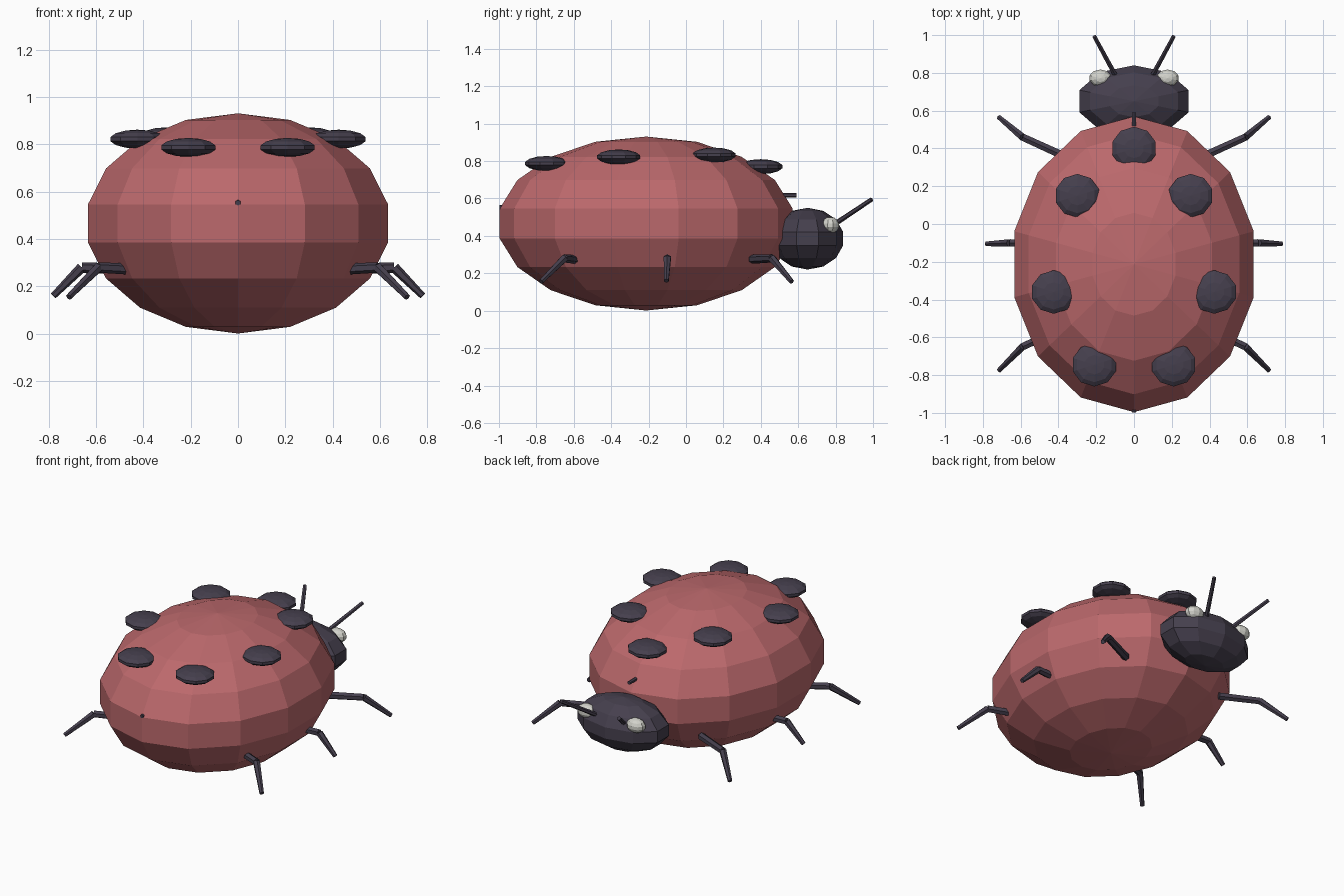
import bpy, bmesh, math
from mathutils import Vector

if "Cube" in bpy.data.objects:
    bpy.data.objects.remove(bpy.data.objects["Cube"])


def material(name, rgb):
    m = bpy.data.materials.new(name)
    m.diffuse_color = (*rgb, 1)
    m.use_nodes = True
    m.node_tree.nodes["Principled BSDF"].inputs["Base Color"].default_value = m.diffuse_color
    return m


RED = material("shell_red", (0.50, 0.14, 0.15))
DARK = material("dark", (0.06, 0.05, 0.075))
PALE = material("eye_pale", (0.65, 0.65, 0.60))


def finish(name, bm, mat):
    bmesh.ops.recalc_face_normals(bm, faces=bm.faces)
    me = bpy.data.meshes.new(name)
    bm.to_mesh(me)
    bm.free()
    me.materials.append(mat)
    ob = bpy.data.objects.new(name, me)
    bpy.context.collection.objects.link(ob)
    return ob


def ball(name, loc, radii, segs, rings, mat):
    """Flat-shaded ellipsoid with a vertex column on the y axis."""
    bm = bmesh.new()
    c, r = Vector(loc), Vector(radii)

    def vert(t, a):
        d = Vector((math.sin(t) * math.sin(a), math.sin(t) * math.cos(a), math.cos(t)))
        return bm.verts.new(c + d * r)

    top, bottom = vert(0, 0), vert(math.pi, 0)
    rows = [[vert(math.pi * i / rings, math.tau * j / segs) for j in range(segs)]
            for i in range(1, rings)]
    for j in range(segs):
        k = (j + 1) % segs
        bm.faces.new((top, rows[0][j], rows[0][k]))
        bm.faces.new((bottom, rows[-1][k], rows[-1][j]))
        for a, b in zip(rows, rows[1:]):
            bm.faces.new((a[j], b[j], b[k], a[k]))
    return finish(name, bm, mat)


def rod(name, points, radii, sides, mat):
    """Tapered rod through the points, one capped segment per pair."""
    bm = bmesh.new()
    for i in range(len(points) - 1):
        p, q = Vector(points[i]), Vector(points[i + 1])
        geo = bmesh.ops.create_cone(bm, cap_ends=True, segments=sides, radius1=radii[i],
                                    radius2=radii[i + 1], depth=(q - p).length)
        rot = (q - p).to_track_quat('Z', 'Y')
        for v in geo["verts"]:
            v.co = rot @ v.co + (p + q) / 2
    return finish(name, bm, mat)


# Body, head and the seam rod that just pokes out at both ends
ball("body", (0, -0.213, 0.466), (0.66, 0.795, 0.465), 14, 9, RED)
ball("head", (0, 0.65, 0.385), (0.312, 0.195, 0.165), 10, 7, DARK)
rod("shell_seam", [(0, -0.997, 0.553), (0, 0.2, 0.615), (0, 0.59, 0.617)],
    [0.012, 0.012, 0.012], 6, DARK)

# Spots: single one behind the head, then mirrored pairs
SPOT = (0.123, 0.118, 0.04)
ball("spot_centre", (0, 0.40, 0.77), SPOT, 10, 7, DARK)

LEGS = {
    "front": [(0.40, -0.56, 0.27), (0.59, -0.65, 0.28), (0.715, -0.775, 0.155)],
    "middle": [(0.42, -0.10, 0.27), (0.66, -0.10, 0.28), (0.78, -0.105, 0.16)],
    "back": [(0.36, 0.355, 0.275), (0.59, 0.46, 0.28), (0.715, 0.565, 0.155)],
}
SPOTS = {"front": (0.21, -0.745, 0.787), "middle": (0.425, -0.36, 0.822),
         "back": (0.30, 0.15, 0.832)}

for side, s in (("left", -1), ("right", 1)):
    def flip(p):
        return (s * p[0], p[1], p[2])

    for key in LEGS:
        ball(f"spot_{key}_{side}", flip(SPOTS[key]), SPOT, 10, 7, DARK)
        rod(f"leg_{key}_{side}", [flip(p) for p in LEGS[key]],
            [0.024, 0.022, 0.014], 6, DARK)
    # Eyes and antennae
    ball(f"eye_{side}", flip((0.178, 0.772, 0.457)), (0.062, 0.047, 0.045), 10, 7, PALE)
    rod(f"antenna_{side}", [flip((0.10, 0.79, 0.46)), flip((0.21, 0.993, 0.595))],
        [0.014, 0.012], 6, DARK)
